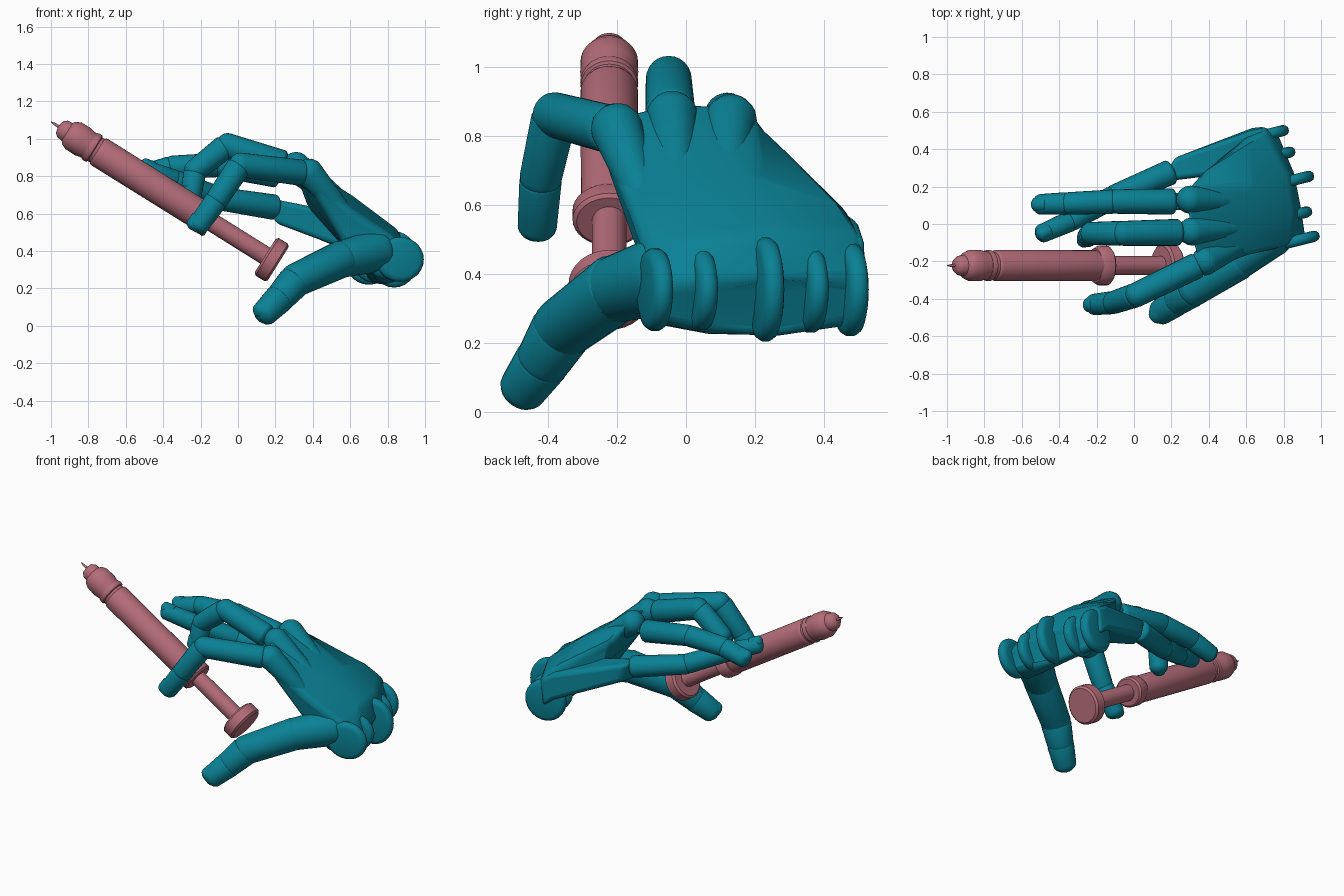
import bpy, bmesh, math
from mathutils import Vector

if "Cube" in bpy.data.objects:
    bpy.data.objects.remove(bpy.data.objects["Cube"])


def material(name, rgb):
    m = bpy.data.materials.new(name)
    m.diffuse_color = (*rgb, 1)
    m.use_nodes = True
    m.node_tree.nodes["Principled BSDF"].inputs["Base Color"].default_value = m.diffuse_color
    return m


TEAL = material("teal_shell", (0.003, 0.22, 0.30))
PINK = material("rose_plastic", (0.45, 0.15, 0.19))


def finish(name, bm, mat, bevel=0.0):
    bmesh.ops.recalc_face_normals(bm, faces=bm.faces)
    me = bpy.data.meshes.new(name)
    bm.to_mesh(me)
    bm.free()
    ob = bpy.data.objects.new(name, me)
    bpy.context.collection.objects.link(ob)
    me.materials.append(mat)
    bpy.ops.object.select_all(action='DESELECT')
    ob.select_set(True)
    bpy.context.view_layer.objects.active = ob
    if bevel:
        mod = ob.modifiers.new("soft_edges", 'BEVEL')
        mod.width, mod.segments, mod.limit_method = bevel, 3, 'ANGLE'
        mod.angle_limit = math.radians(25)
    bpy.ops.object.shade_smooth_by_angle(angle=math.radians(40))
    return ob


def skin(bm, rings):
    n = len(rings[0])
    loops = [[bm.verts.new(p) for p in r] for r in rings]
    for a, b in zip(loops, loops[1:]):
        for i in range(n):
            bm.faces.new((a[i], a[(i + 1) % n], b[(i + 1) % n], b[i]))
    bm.faces.new(loops[0][::-1])
    bm.faces.new(loops[-1])


def lathe(bm, origin, axis, profile, n=24, wide=1.0):
    """Turn (distance, radius) pairs around an axis; wide stretches sideways."""
    o, d = Vector(origin), Vector(axis).normalized()
    side = d.cross(Vector((0, 0, 1))).normalized()
    up = side.cross(d)
    rings = []
    for t, r in profile:
        rings.append([o + d * t + side * (r * wide * math.cos(2 * math.pi * i / n))
                      + up * (r * math.sin(2 * math.pi * i / n)) for i in range(n)])
    skin(bm, rings)


def segment(bm, p, q, r1, r2, cap1=0.5, cap2=0.5, wide=1.0):
    """Tapered finger bone with rounded ends."""
    p, q = Vector(p), Vector(q)
    L = (q - p).length
    a = [math.radians(k) for k in (8, 30, 55, 75, 90)]
    prof = [(-r1 * cap1 * math.cos(k), r1 * math.sin(k)) for k in a]
    prof += [(L + r2 * cap2 * math.cos(k), r2 * math.sin(k)) for k in reversed(a)]
    lathe(bm, p, q - p, prof, 24, wide)


# Palm: lofted from knuckle row to wrist, (top points, then underside points)
palm = bmesh.new()
skin(palm, [
    [(.36, -.27, .85), (.29, -.04, .90), (.27, .19, .89), (.36, .27, .74),
     (.40, .25, .60), (.37, .15, .65), (.38, -.04, .67), (.42, -.23, .70)],
    [(.60, -.175, .62), (.62, .00, .69), (.62, .20, .69), (.62, .47, .59),
     (.56, .46, .43), (.53, .17, .46), (.54, .00, .46), (.56, -.14, .45)],
    [(.82, -.12, .48), (.86, .06, .51), (.83, .27, .52), (.70, .51, .52),
     (.66, .49, .25), (.74, .27, .22), (.76, .06, .225), (.74, -.12, .26)],
    [(.93, -.09, .37), (.90, .08, .38), (.86, .28, .38), (.76, .52, .38),
     (.72, .50, .26), (.81, .27, .225), (.84, .07, .23), (.86, -.09, .26)],
])
finish("palm", palm, TEAL, 0.03)

# Rounded knuckle ridges running into the back of the hand
bm = bmesh.new()
for a, b in [((.56, -.12, .61), (.38, -.20, .82)),
             ((.56, -.02, .66), (.31, -.04, .855)),
             ((.56, .12, .65), (.30, .13, .845))]:
    segment(bm, a, b, .05, .075, 1, 1)
finish("knuckles", bm, TEAL)

# Boxy outer palm edge carrying the little finger
bm = bmesh.new()
skin(bm, [
    [(.16, .23, .685), (.21, .355, .67), (.23, .35, .55), (.19, .23, .55)],
    [(.60, .28, .60), (.63, .50, .555), (.63, .515, .38), (.60, .28, .40)],
    [(.72, .30, .52), (.72, .52, .50), (.70, .52, .32), (.70, .30, .34)],
])
finish("palm_edge", bm, TEAL, 0.025)

# Rounded plates at the wrist
bm = bmesh.new()
for y, end, h in [(-.06, .995, .12), (.07, .955, .12), (.26, .965, .15),
                  (.39, .865, .125), (.505, .83, .135)]:
    lathe(bm, (end - .13, y - .03, .355), (-.25, 1, 0),
          [(-.03, h - .03), (-.024, h - .01), (-.01, h), (.01, h), (.024, h - .01), (.03, h - .03)],
          28, .13 / h)
finish("wrist_plates", bm, TEAL)

# Fingers: joint positions from knuckle to tip, base and tip radius
FINGERS = {
    "index_finger": ([(.33, -.225, .82), (.01, -.38, .86), (-.11, -.42, .68), (-.21, -.43, .54)], .07, .057),
    "middle_finger": ([(.23, -.045, .87), (-.06, -.05, .965), (-.23, -.05, .83), (-.25, -.07, .70)], .072, .055),
    "ring_finger": ([(.20, .12, .81), (-.10, .12, .86), (-.35, .11, .85), (-.50, .105, .81)], .07, .055),
    "little_finger": ([(.19, .275, .635), (-.10, .15, .68), (-.33, .02, .775), (-.49, -.05, .835)], .068, .05),
    "thumb": ([(.56, -.20, .36), (.31, -.355, .245), (.23, -.41, .155), (.145, -.47, .07)], .10, .07),
}
for name, (pts, r0, r1) in FINGERS.items():
    pts = [Vector(p) for p in pts]
    bm = bmesh.new()
    for i in range(3):
        a, b = pts[i], pts[i + 1]
        ra, rb = r0 + (r1 - r0) * i / 3, r0 + (r1 - r0) * (i + 1) / 3
        d = (b - a).normalized()
        segment(bm, a + d * (.02 if i else 0), b, ra, rb, .45, .9 if i < 2 else .75)
    # fingernail on the outer side of the last joint
    d = (pts[3] - pts[2]).normalized()
    up = d.cross(Vector((0, 0, 1))).normalized().cross(d) * .022
    segment(bm, pts[3] - d * .03 + up, pts[3] + d * .018 + up, r1 * .72, r1 * .7, .4, .7)
    finish(name, bm, TEAL)

# Thumb root blending into the palm
bm = bmesh.new()
segment(bm, (.74, -.06, .40), (.55, -.205, .355), .115, .098, .8, .6)
finish("thumb_base", bm, TEAL)

# Small hinges between knuckles and fingers
bm = bmesh.new()
for y, z in [(-.045, .85), (.12, .81)]:
    for s in (-.03, .03):
        segment(bm, (.36, y + s, z - .02), (.16, y + s, z + .02), .016, .016)
finish("finger_hinges", bm, TEAL)

# Syringe along one tilted axis
START, AXIS = (.215, -.222, .332), (-.848, 0, .530)


def syringe_part(name, profile, wide=1.0):
    b = bmesh.new()
    lathe(b, START, AXIS, profile, 32, wide)
    return finish(name, b, PINK)


syringe_part("plunger_disc", [(0, .105), (.012, .118), (.07, .118), (.082, .105)])
syringe_part("plunger_rod", [(.07, .05), (.46, .05)])
syringe_part("finger_flange", [(.415, .08), (.425, .09), (.475, .09), (.50, .078)], 1.18)
syringe_part("barrel", [(.46, .078), (.49, .082), (1.125, .083), (1.135, .08), (1.14, .074),
                        (1.155, .074), (1.16, .082), (1.175, .084), (1.19, .08)])
syringe_part("nozzle", [(1.17, .078), (1.20, .077), (1.23, .084), (1.29, .083), (1.32, .07),
                        (1.33, .056), (1.36, .052), (1.378, .038), (1.385, .01)])
syringe_part("needle", [(1.37, .008), (1.41, .007), (1.433, .002)])
